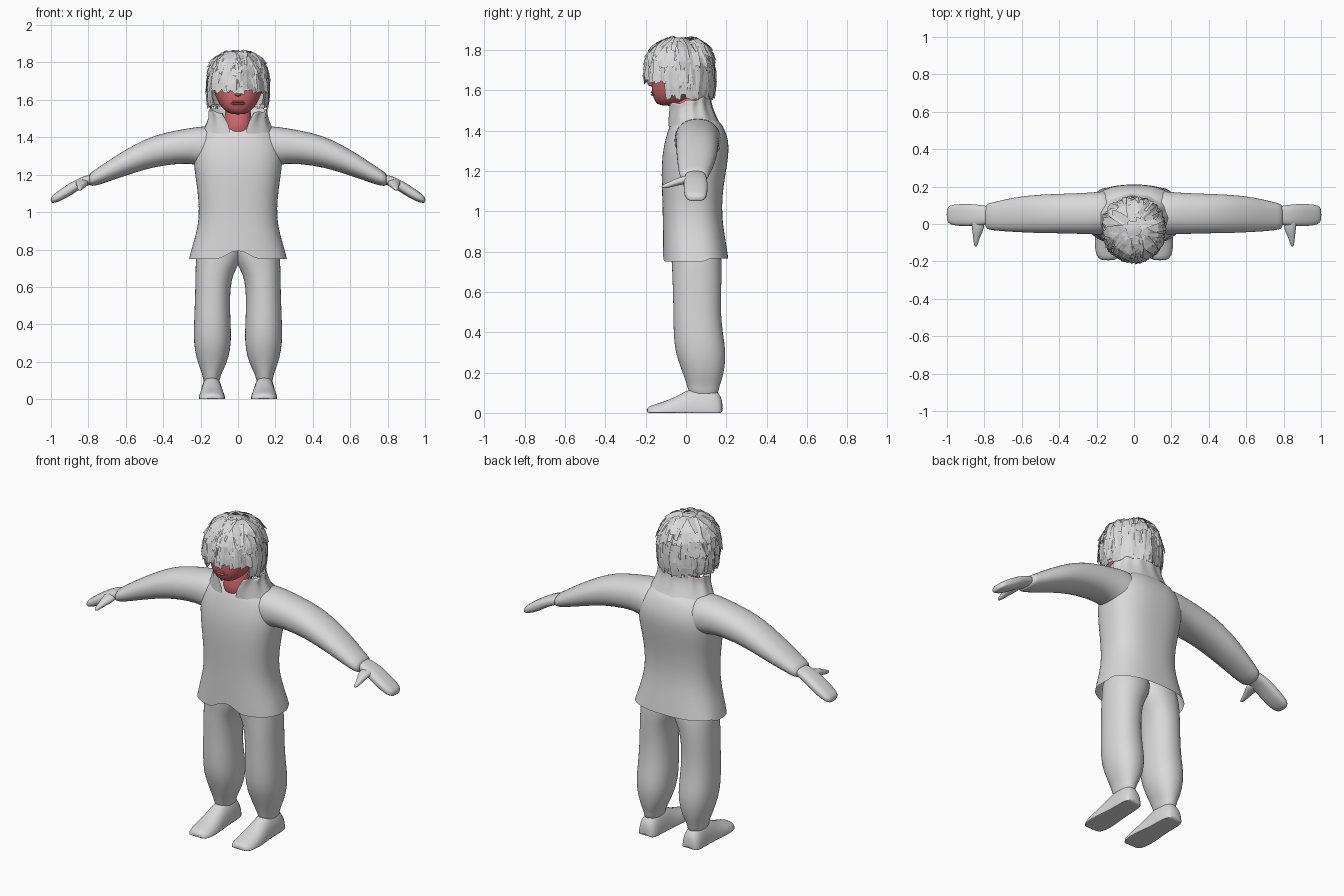
import bpy, bmesh, math, random
from mathutils import Vector

random.seed(4)


def material(name, rgb):
    m = bpy.data.materials.new(name)
    m.diffuse_color = (*rgb, 1)
    return m


GREY = material("plain grey", (0.7, 0.7, 0.7))
SKIN = material("red skin", (0.65, 0.14, 0.16))


def finish(name, bm, mat, mirror=False, subdiv=1, smooth=True):
    me = bpy.data.meshes.new(name)
    bmesh.ops.recalc_face_normals(bm, faces=bm.faces)
    bm.to_mesh(me)
    bm.free()
    me.materials.append(mat)
    for p in me.polygons:
        p.use_smooth = smooth
    ob = bpy.data.objects.new(name, me)
    bpy.context.collection.objects.link(ob)
    if mirror:
        ob.modifiers.new("mirror", 'MIRROR').use_clip = False
    if subdiv:
        s = ob.modifiers.new("smooth", 'SUBSURF')
        s.levels = s.render_levels = subdiv
    return ob


def loft(axis, rings, segs=24, e=2.2, caps=(True, True)):
    """Rings are (position on axis, a_min, a_max, b_min, b_max)."""
    bm = bmesh.new()
    loops = []
    for p, a0, a1, b0, b1 in rings:
        loop = []
        for i in range(segs):
            t = 2 * math.pi * (i + 0.5) / segs
            c, s = math.cos(t), math.sin(t)
            a = (a0 + a1) / 2 + (a1 - a0) / 2 * math.copysign(abs(c) ** (2 / e), c)
            b = (b0 + b1) / 2 + (b1 - b0) / 2 * math.copysign(abs(s) ** (2 / e), s)
            co = {'x': (p, a, b), 'y': (a, p, b), 'z': (a, b, p)}[axis]
            loop.append(bm.verts.new((co[0], co[1], max(co[2], 0))))
        loops.append(loop)
    for l0, l1 in zip(loops, loops[1:]):
        for i in range(segs):
            j = (i + 1) % segs
            bm.faces.new((l0[i], l0[j], l1[j], l1[i]))
    if caps[0]:
        bm.faces.new(loops[0])
    if caps[1]:
        bm.faces.new(loops[-1])
    return bm


# Jacket body, open at the hem, with a small notch at the front
body = [(0.75, 0.262, -0.115, 0.21), (0.80, 0.25, -0.115, 0.205), (0.88, 0.225, -0.115, 0.192),
        (0.97, 0.207, -0.115, 0.178), (1.08, 0.212, -0.118, 0.18), (1.18, 0.226, -0.122, 0.195),
        (1.28, 0.24, -0.118, 0.212), (1.35, 0.235, -0.104, 0.212), (1.41, 0.21, -0.086, 0.19),
        (1.45, 0.165, -0.07, 0.165), (1.47, 0.10, -0.04, 0.12)]
bm = loft('z', [(z, -r, r, y0, y1) for z, r, y0, y1 in body], 48, 2.5, (False, True))
for v in bm.verts:
    if v.co.z < 0.77:
        if v.co.y < 0 and abs(v.co.x) < 0.09:
            v.co.z += 0.065 * (1 - abs(v.co.x) / 0.09)
        elif v.co.y > 0.1:
            v.co.z += 0.015
finish("jacket_body", bm, GREY)

# Standing collar, open at the front, with gathered folds
bm = bmesh.new()
rows, N = [], 48
for k, (rx, y0, y1, gap, zf, zb) in enumerate([(0.20, -0.09, 0.18, 0.20, 1.42, 1.41),
                                               (0.165, -0.092, 0.14, 0.32, 1.47, 1.49),
                                               (0.152, -0.095, 0.12, 0.52, 1.515, 1.55),
                                               (0.160, -0.10, 0.128, 0.60, 1.53, 1.572),
                                               (0.140, -0.08, 0.11, 0.60, 1.53, 1.565),
                                               (0.125, -0.06, 0.10, 0.52, 1.47, 1.48)]):
    row = []
    for i in range(N + 1):
        t = -math.pi / 2 + gap + (2 * math.pi - 2 * gap) * i / N
        w = 1 + 0.035 * math.sin(i * 1.3) * (k in (1, 2, 3))
        f = (math.sin(t) + 1) / 2
        row.append(bm.verts.new((rx * w * math.cos(t), (y0 + y1) / 2 + (y1 - y0) / 2 * w * math.sin(t),
                                 zf + (zb - zf) * f + 0.008 * math.sin(i * 0.9) * (k in (2, 3)))))
    rows.append(row)
for r0, r1 in zip(rows, rows[1:]):
    for i in range(N):
        bm.faces.new((r0[i], r0[i + 1], r1[i + 1], r1[i]))
finish("collar", bm, GREY)

# Sleeves
finish("sleeve", loft('x', [(0.10, -0.06, 0.18, 1.22, 1.455), (0.17, -0.058, 0.175, 1.235, 1.462),
                            (0.25, -0.055, 0.167, 1.265, 1.452), (0.40, -0.05, 0.162, 1.25, 1.425),
                            (0.50, -0.05, 0.158, 1.227, 1.39), (0.60, -0.045, 0.15, 1.195, 1.335),
                            (0.70, -0.04, 0.13, 1.16, 1.272), (0.77, -0.032, 0.112, 1.137, 1.222),
                            (0.80, -0.025, 0.105, 1.14, 1.205)]), GREY, True)

# Mitten hands and thumbs
finish("hand", loft('x', [(0.76, 0.0, 0.095, 1.155, 1.205), (0.80, -0.005, 0.098, 1.145, 1.2),
                          (0.85, -0.012, 0.106, 1.12, 1.182), (0.90, -0.012, 0.108, 1.085, 1.155),
                          (0.95, -0.01, 0.106, 1.058, 1.122), (0.985, -0.002, 0.10, 1.048, 1.095),
                          (1.002, 0.015, 0.085, 1.05, 1.08)], e=2.6), GREY, True)
finish("thumb", loft('y', [(0.04, 0.80, 0.875, 1.14, 1.18), (-0.02, 0.795, 0.868, 1.132, 1.175),
                           (-0.06, 0.82, 0.862, 1.122, 1.158), (-0.10, 0.832, 0.858, 1.113, 1.138),
                           (-0.122, 0.84, 0.852, 1.115, 1.128)], 12), GREY, True)

# Trouser legs, meeting at the crotch under the jacket
finish("trouser_leg", loft('z', [(0.07, 0.10, 0.185, 0.02, 0.16), (0.125, 0.095, 0.187, 0.008, 0.162),
                                 (0.16, 0.075, 0.203, -0.003, 0.178), (0.22, 0.05, 0.223, -0.025, 0.192),
                                 (0.30, 0.035, 0.238, -0.055, 0.2), (0.40, 0.038, 0.236, -0.063, 0.182),
                                 (0.50, 0.043, 0.232, -0.063, 0.173), (0.60, 0.04, 0.229, -0.066, 0.175),
                                 (0.67, 0.025, 0.228, -0.068, 0.177), (0.72, -0.005, 0.227, -0.07, 0.178),
                                 (0.78, -0.03, 0.225, -0.075, 0.178), (0.90, -0.03, 0.19, -0.07, 0.15)]),
       GREY, True)

# Feet, flat underneath
foot = [(-0.195, 0.10, 0.175, 0.025), (-0.175, 0.074, 0.203, 0.037), (-0.11, 0.066, 0.212, 0.055),
        (-0.04, 0.072, 0.208, 0.085), (0.02, 0.08, 0.2, 0.122), (0.10, 0.082, 0.2, 0.14),
        (0.16, 0.086, 0.198, 0.11), (0.183, 0.105, 0.18, 0.06)]
finish("foot", loft('y', [(y, x0, x1, -h, h) for y, x0, x1, h in foot]), GREY, True)

# Neck, head, nose and mouth
finish("neck", loft('z', [(1.40, -0.08, 0.08, -0.085, 0.08), (1.46, -0.075, 0.075, -0.078, 0.075),
                          (1.60, -0.07, 0.07, -0.07, 0.075)]), SKIN)
face = [(1.522, 0.035, -0.13, -0.04), (1.54, 0.07, -0.152, 0.0), (1.575, 0.10, -0.168, 0.05),
        (1.62, 0.122, -0.172, 0.09), (1.68, 0.138, -0.17, 0.11), (1.74, 0.138, -0.165, 0.115),
        (1.79, 0.115, -0.14, 0.095), (1.83, 0.06, -0.085, 0.04)]
finish("head", loft('z', [(z, -r, r, y0, y1) for z, r, y0, y1 in face]), SKIN)
finish("nose", loft('z', [(1.618, -0.014, 0.014, -0.182, -0.15), (1.63, -0.02, 0.02, -0.196, -0.15),
                          (1.65, -0.013, 0.013, -0.185, -0.15), (1.69, -0.008, 0.008, -0.174, -0.15)], 12), SKIN)
for name, z in (("upper_lip", 1.590), ("lower_lip", 1.578)):
    finish(name, loft('x', [(x, -0.172 + x * x * 7 - d, -0.15, z - h, z + h) for x, h, d in
                            ((-0.045, 0.002, 0), (-0.02, 0.006, 0.004), (0.0, 0.006, 0.005),
                             (0.02, 0.006, 0.004), (0.045, 0.002, 0))], 12), SKIN)

# Hair follows one profile of (height, radius) from crown to neck
PROFILE = [(1.862, 0.0), (1.853, 0.065), (1.815, 0.122), (1.755, 0.152), (1.69, 0.16), (1.62, 0.158), (1.55, 0.14)]


def hair_point(phi, t, lift):
    f = max(0, min(t, 0.9999)) * (len(PROFILE) - 1)
    i = int(f)
    (z0, r0), (z1, r1) = PROFILE[i], PROFILE[i + 1]
    z, r = z0 + (z1 - z0) * (f - i), r0 + (r1 - r0) * (f - i) + lift
    fringe = 1.08 if math.sin(phi) < 0 else 1.0
    return Vector((r * math.cos(phi), -0.022 + r * fringe * math.sin(phi), z + lift * (1 - t)))


def hair_end(phi):
    """Fringe stops above the nose, sides and back reach the collar."""
    return 0.78 if math.sin(phi) < -0.42 else 0.97


# Inner hair cap
bm = bmesh.new()
for i in range(40):
    p0, p1 = 2 * math.pi * i / 40, 2 * math.pi * (i + 1) / 40
    end = hair_end((p0 + p1) / 2) - 0.03
    pts = [[bm.verts.new(hair_point(p, end * k / 10, -0.006 if k else 0)) for k in range(11)] for p in (p0, p1)]
    for k in range(10):
        bm.faces.new((pts[0][k], pts[0][k + 1], pts[1][k + 1], pts[1][k]))
bmesh.ops.remove_doubles(bm, verts=bm.verts, dist=0.0005)
finish("hair_cap", bm, GREY, subdiv=0)

# Loose layered strands
bm = bmesh.new()
for i in range(420):
    phi = i * 2.39996 + random.uniform(-0.1, 0.1)
    end = hair_end(phi)
    start = random.uniform(0.08, end - 0.25)
    stop = min(start + random.uniform(0.2, 0.4), end + random.uniform(-0.05, 0.03))
    if i % 3 == 0:
        stop, start = end + random.uniform(-0.06, 0.03), end - 0.35
    lift, flick = random.uniform(0.0, 0.008), random.uniform(0.0, 0.013)
    width, drift, tilt = random.uniform(0.014, 0.026), random.uniform(-0.12, 0.12), random.uniform(-0.006, 0.006)
    prev = None
    for k in range(5):
        u = k / 4
        t = start + (stop - start) * u
        r = max(0.05, hair_point(0, t, 0).x)
        w = width * (1 - 0.45 * u * u) / r
        c = phi + drift * u
        pair = [bm.verts.new(hair_point(c + s * w, t + s * tilt * 4 * u, lift + flick * u * u + s * tilt)) for s in (-1, 1)]
        if prev:
            bm.faces.new((prev[0], pair[0], pair[1], prev[1]))
        prev = pair
finish("hair_strands", bm, GREY, subdiv=0, smooth=False)
